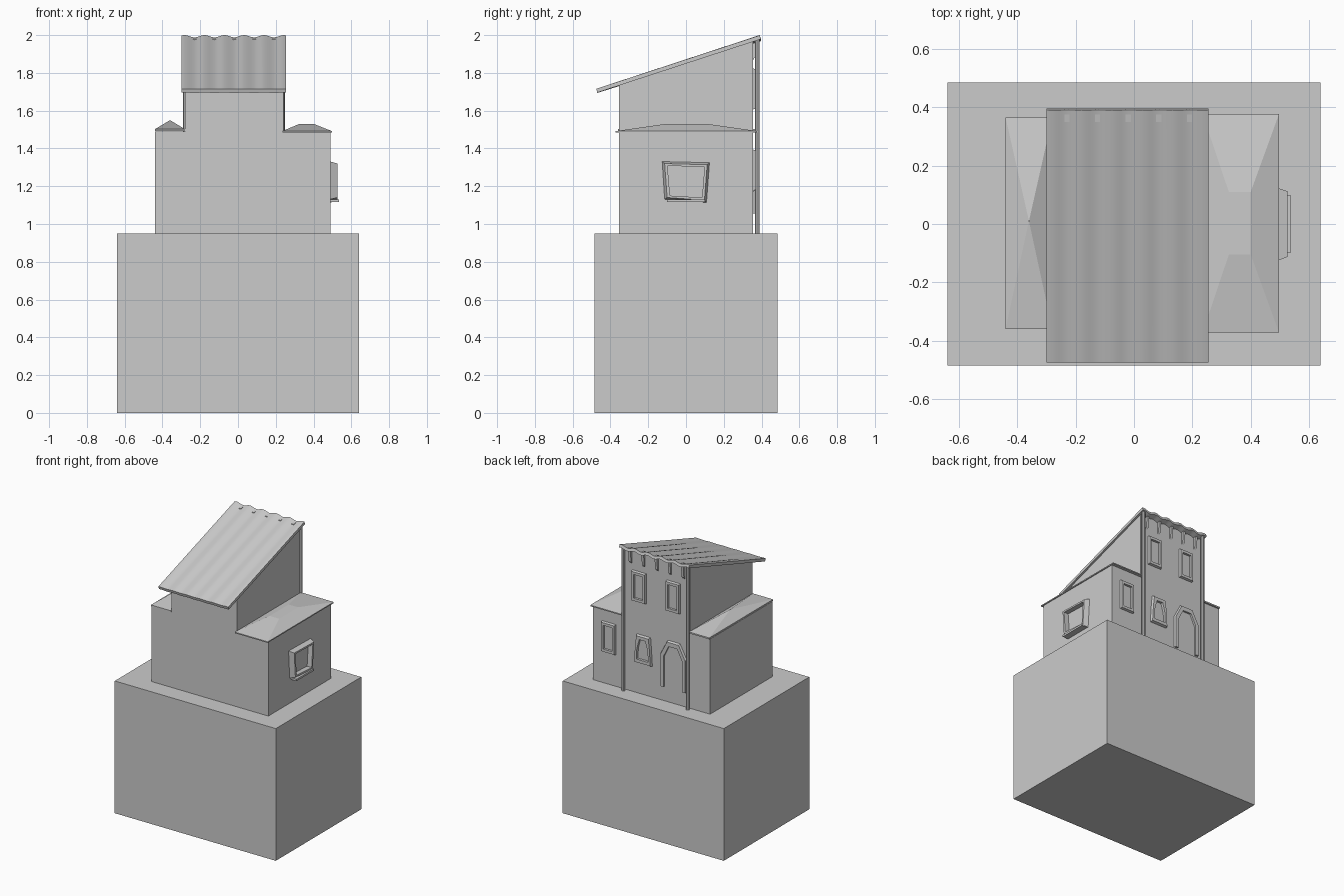
import bpy, bmesh, math

old = bpy.data.objects.get("Cube")
if old:
    bpy.data.objects.remove(old)

GREY = bpy.data.materials.new("plaster grey")
GREY.use_nodes = True
COLOUR = (0.6, 0.6, 0.6, 1)
GREY.diffuse_color = COLOUR
GREY.node_tree.nodes["Principled BSDF"].inputs["Base Color"].default_value = COLOUR


def make(name, verts, faces):
    bm = bmesh.new()
    vs = [bm.verts.new(v) for v in verts]
    for f in faces:
        bm.faces.new([vs[i] for i in f])
    bmesh.ops.recalc_face_normals(bm, faces=bm.faces)
    mesh = bpy.data.meshes.new(name)
    bm.to_mesh(mesh)
    bm.free()
    mesh.materials.append(GREY)
    obj = bpy.data.objects.new(name, mesh)
    bpy.context.collection.objects.link(obj)
    return obj


def loft(name, loops):
    """Solid through a stack of equal-length loops, capped at both ends."""
    n = len(loops[0])
    verts = [v for loop in loops for v in loop]
    faces = [list(range(n)), list(range(len(verts) - n, len(verts)))]
    for k in range(len(loops) - 1):
        for i in range(n):
            j = (i + 1) % n
            faces.append((k * n + i, k * n + j, k * n + n + j, k * n + n + i))
    return make(name, verts, faces)


def rect(x0, x1, y0, y1, z):
    return [(x0, y0, z), (x1, y0, z), (x1, y1, z), (x0, y1, z)]


def box(name, x0, x1, y0, y1, z0, z1):
    return loft(name, [rect(x0, x1, y0, y1, z) for z in (z0, z1)])


def frame(name, outer, inner, place, depth, bevel=0.25, closed=True):
    """Bevelled moulding between two outlines; place maps (u, v, out) to world."""
    verts = []
    for (a, b), (c, d) in zip(outer, inner):
        e, f = a + (c - a) * bevel, b + (d - b) * bevel
        verts += [place(a, b, -0.005), place(e, f, depth),
                  place(c, d, depth), place(c, d, -0.005)]
    n, faces = len(outer), []
    for i in range(n if closed else n - 1):
        j = (i + 1) % n
        for k in range(4):
            m = (k + 1) % 4
            faces.append((i * 4 + k, i * 4 + m, j * 4 + m, j * 4 + k))
    if not closed:
        faces += [(0, 1, 2, 3), tuple(range(4 * n - 4, 4 * n))]
    return make(name, verts, faces)


def quad(w, h):
    return [(-w, -h), (w, -h), (w, h), (-w, h)]


def on_back(cx, cz):
    return lambda u, v, out: (cx + u, 0.355 + out, cz + v)


def on_left(u, v, out):
    return (0.49 + out, u, v)


# Plinth and lower storey
box("plinth", -0.64, 0.64, -0.485, 0.485, 0, 0.95)
box("lower_storey", -0.44, 0.49, -0.355, 0.355, 0.95, 1.49)

# Tower with a sloping top
side = [(-0.355, 0.951), (0.355, 0.951), (0.355, 1.972), (-0.355, 1.738)]
loft("tower", [[(x, y, z) for y, z in side] for x in (-0.28, 0.24)])

# Low hipped roofs over the wings
loft("left_wing_roof", [rect(0.235, 0.497, -0.372, 0.377, 1.484),
                        rect(0.235, 0.497, -0.372, 0.377, 1.492),
                        rect(0.325, 0.4, -0.105, 0.11, 1.53)])
base = rect(-0.44, -0.28, -0.36, 0.365, 1.492)
eaves = rect(-0.44, -0.28, -0.36, 0.365, 1.502)
make("right_wing_roof", base + eaves + [(-0.36, 0.01, 1.55)],
     [(0, 1, 2, 3)] + [(i, (i + 1) % 4, (i + 1) % 4 + 4, i + 4) for i in range(4)]
     + [(i + 4, (i + 1) % 4 + 4, 8) for i in range(4)])

# Corrugated lean-to roof, ribs fading out towards the low eave
PITCH, STEPS = 0.105, 64
loops = []
for low, y, z, amp in ((True, -0.475, 1.715, 0.001), (False, 0.39, 1.994, 0.006)):
    xs = [-0.3 + 0.555 * i / STEPS for i in range(STEPS + 1)]
    wave = [-amp * math.cos(2 * math.pi * (x + 0.23) / PITCH) for x in xs]
    top = [(x, y, z + w) for x, w in zip(xs, wave)]
    under = [(x, y + 0.006, z - 0.02 + w) for x, w in zip(xs, wave)]
    loops.append(top + under[::-1])
roof = loft("corrugated_roof", loops)
bpy.ops.object.select_all(action="DESELECT")
roof.select_set(True)
bpy.context.view_layer.objects.active = roof
bpy.ops.object.shade_smooth_by_angle(angle=math.radians(40))

# Pointed brackets under the high eave
for i in range(5):
    x = -0.23 + i * PITCH
    tri = [(0.35, 1.86), (0.366, 1.885), (0.375, 1.985), (0.35, 1.98)]
    loft(f"eave_bracket_{i + 1}",
         [[(x + s, y, z) for y, z in tri] for s in (-0.009, 0.009)])

# Corner drainpipes
for name, cx in (("left_drainpipe", 0.235), ("right_drainpipe", -0.278)):
    ring = [(cx + 0.013 * math.cos(t * math.pi / 4), 0.377 + 0.013 * math.sin(t * math.pi / 4))
            for t in range(8)]
    loft(name, [[(x, y, z) for x, y in ring] for z in (0.95, 1.975)])

# Plain window frames on the back
for name, cx, cz in (("upper_left_window", 0.122, 1.715),
                     ("upper_right_window", -0.15, 1.715),
                     ("wing_window", 0.363, 1.285)):
    frame(name, quad(0.057, 0.11), quad(0.036, 0.085), on_back(cx, cz), 0.016)

# Lower window with a tapered head
half_out = [(0.07, -0.105), (0.062, 0.02), (0.056, 0.1)]
half_in = [(0.046, -0.075), (0.043, 0.0), (0.024, 0.07)]


def mirrored(half):
    return half + [(-u, v) for u, v in reversed(half)]


frame("lower_window", mirrored(half_out), mirrored(half_in), on_back(0.087, 1.275), 0.018)

# Arched door surround, open at the foot
door_out = [(0.105, 1.055), (0.105, 1.29), (0.05, 1.395)]
door_in = [(0.074, 1.055), (0.074, 1.275), (0.034, 1.355)]
frame("door_surround", mirrored(door_out), mirrored(door_in),
      on_back(-0.153, 0), 0.014, closed=False)

# Crooked window frame on the left wall
frame("crooked_window", [(-0.115, 1.13), (0.11, 1.112), (0.126, 1.326), (-0.128, 1.332)],
      [(-0.085, 1.15), (0.085, 1.14), (0.098, 1.302), (-0.098, 1.308)], on_left, 0.036, 0.5)
box("crooked_window_sill", 0.485, 0.536, -0.1, 0.1, 1.116, 1.13)
